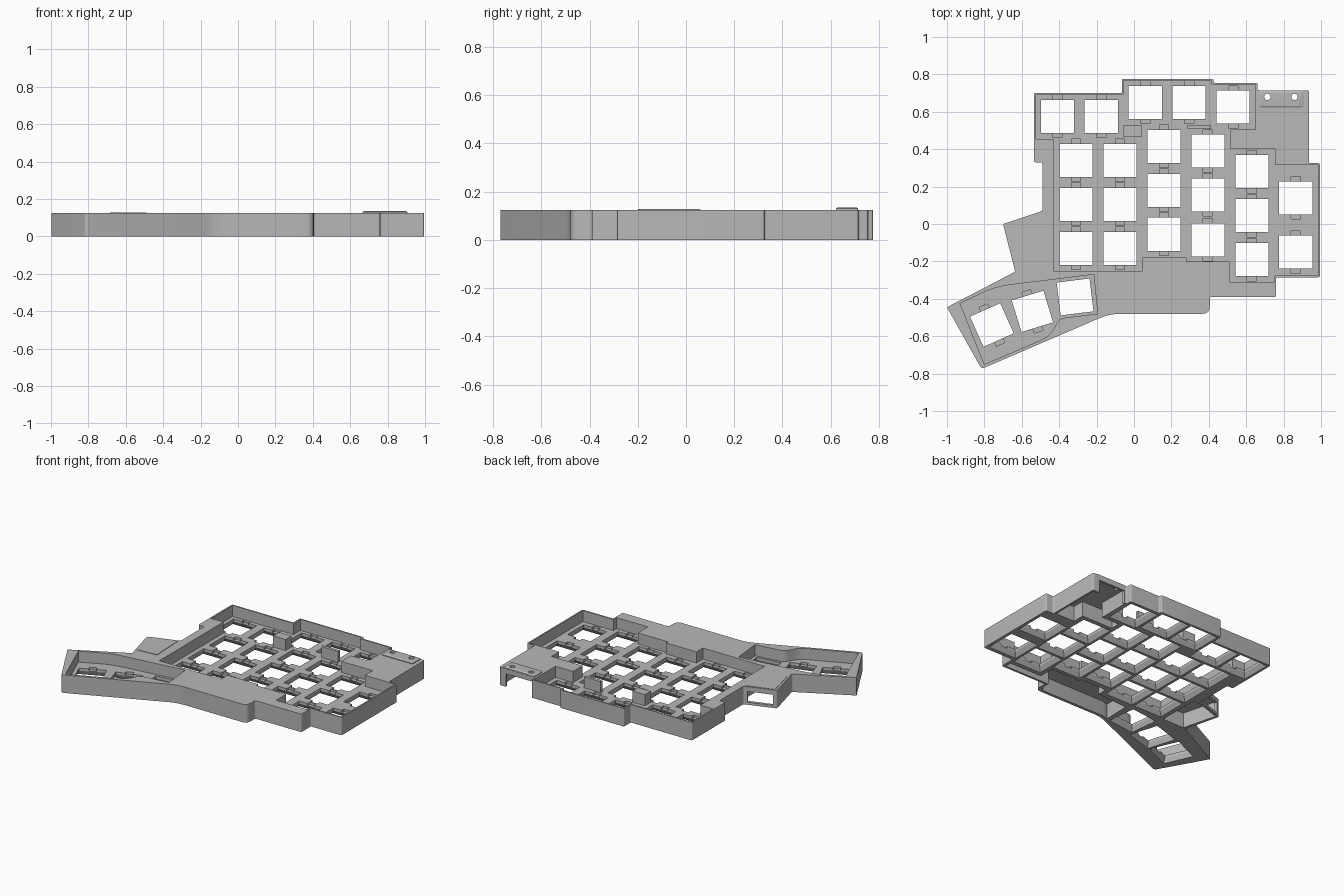
import bpy, bmesh, math
from mathutils import Vector, Matrix

if "Cube" in bpy.data.objects:
    bpy.data.objects.remove(bpy.data.objects["Cube"], do_unlink=True)

grey = bpy.data.materials.new("matte grey")
grey.use_nodes = True
grey.diffuse_color = (0.48, 0.48, 0.48, 1)
grey.node_tree.nodes["Principled BSDF"].inputs["Base Color"].default_value = (0.48, 0.48, 0.48, 1)

TOP, PLATE, ROOF = 0.125, 0.048, 0.105


def fillet(points, default=0.0):
    """Round each corner; a third value on a point is its own radius."""
    out = []
    for i, p in enumerate(points):
        r = p[2] if len(p) > 2 else default
        c = Vector(p[:2])
        a = Vector(points[i - 1][:2]) - c
        b = Vector(points[(i + 1) % len(points)][:2]) - c
        if r == 0:
            out.append(c)
            continue
        d = min(r, a.length * 0.45, b.length * 0.45)
        s, e = c + a.normalized() * d, c + b.normalized() * d
        for k in range(6):
            t = k / 5
            out.append(s * (1 - t) ** 2 + c * 2 * t * (1 - t) + e * t * t)
    return out


def loft(bm, rings):
    """Closed solid through a stack of (points, z) rings."""
    loops = [[bm.verts.new((p[0], p[1], z)) for p in pts] for pts, z in rings]
    n = len(loops[0])
    bm.faces.new(loops[0])
    bm.faces.new(loops[-1])
    for lo, hi in zip(loops, loops[1:]):
        for i in range(n):
            j = (i + 1) % n
            bm.faces.new((lo[i], lo[j], hi[j], hi[i]))


def solid(name, stacks):
    bm = bmesh.new()
    for rings in stacks:
        loft(bm, rings)
    bmesh.ops.recalc_face_normals(bm, faces=bm.faces)
    mesh = bpy.data.meshes.new(name)
    bm.to_mesh(mesh)
    bm.free()
    ob = bpy.data.objects.new(name, mesh)
    bpy.context.collection.objects.link(ob)
    mesh.materials.append(grey)
    return ob


def prism(pts, z0, z1):
    return [(pts, z0), (pts, z1)]


def rect(x0, x1, y0, y1):
    return [(x0, y0), (x1, y0), (x1, y1), (x0, y1)]


def key_rect(x, y, deg, hx, hy):
    rot = Matrix.Rotation(math.radians(deg), 2)
    return [Vector((x, y)) + rot @ Vector(p) for p in rect(-hx, hx, -hy, hy)]


def cut(target, cutter):
    cutter.hide_render = True
    mod = target.modifiers.new("cut", "BOOLEAN")
    mod.operation, mod.solver, mod.object = "DIFFERENCE", "EXACT", cutter
    bpy.context.view_layer.objects.active = target
    bpy.ops.object.modifier_apply(modifier=mod.name)


# Outer shell
outline = [(-0.535, 0.70), (-0.065, 0.70), (-0.065, 0.775), (0.425, 0.775),
           (0.425, 0.755), (0.66, 0.755), (0.66, 0.715), (0.935, 0.715),
           (0.935, 0.325), (0.995, 0.325), (0.995, -0.285), (0.76, -0.285),
           (0.76, -0.39), (0.405, -0.39), (0.405, -0.48, 0.08), (-0.13, -0.48, 0.06),
           (-0.815, -0.775, 0.02), (-1.0, -0.445), (-0.635, -0.255), (-0.70, 0.0),
           (-0.49, 0.07), (-0.49, 0.33), (-0.535, 0.33)]
case = solid("case_shell", [prism(fillet(outline, 0.01), 0, TOP)])

# Recesses down to the key plate
main_recess = [(-0.525, 0.69), (-0.525, 0.455), (-0.43, 0.455), (-0.43, -0.25),
               (0.045, -0.25), (0.045, -0.18), (0.28, -0.18), (0.28, -0.2),
               (0.51, -0.2), (0.51, -0.31), (0.75, -0.31), (0.75, -0.275),
               (0.985, -0.275), (0.985, 0.315), (0.755, 0.315), (0.755, 0.4),
               (0.515, 0.4), (0.515, 0.505), (0.65, 0.505), (0.65, 0.745),
               (0.415, 0.745), (0.415, 0.765), (-0.055, 0.765), (-0.055, 0.69)]
thumb_recess = [(-0.93, -0.425), (-0.74, -0.335, 0.08), (-0.215, -0.27), (-0.195, -0.48),
                (-0.4, -0.505, 0.03), (-0.45, -0.6, 0.12), (-0.80, -0.75)]
cutters = [solid("recess_cutter", [prism(fillet(p), PLATE, 0.2)
                                   for p in (main_recess, thumb_recess)])]

# Key openings: straight at the top, flaring out below
columns = {-0.31: (0.34, 0.105, -0.13), -0.075: (0.34, 0.105, -0.13),
           0.16: (0.415, 0.18, -0.055), 0.395: (0.39, 0.155, -0.085),
           0.63: (0.28, 0.045, -0.19), 0.865: (0.14, -0.15)}
keys = [(x, y, 0) for x, ys in columns.items() for y in ys]
keys += [(-0.41, 0.575, 0), (-0.175, 0.575, 0), (0.06, 0.65, 0), (0.295, 0.65, 0), (0.53, 0.625, 0)]
keys += [(-0.76, -0.54, 24), (-0.543, -0.467, 17), (-0.315, -0.39, 7)]
H = 0.0885
holes, notches = [], []
for x, y, deg in keys:
    flare = 0.104 if deg else 0.11
    square = key_rect(x, y, deg, H, H)
    holes.append([(key_rect(x, y, deg, flare, flare), -0.002), (square, 0.03), (square, 0.08)])
    if deg != 7:
        notches.append(prism(key_rect(x, y, deg, 0.025, 0.1135), 0.032, 0.08))
cutters += [solid("key_cutter", holes), solid("notch_cutter", notches)]

# Hollows on the underside
palm = [(-0.17, -0.285), (0.065, -0.27), (0.065, -0.2), (0.265, -0.2), (0.265, -0.22),
        (0.49, -0.22), (0.49, -0.33), (0.74, -0.33), (0.74, -0.375), (0.39, -0.375),
        (0.385, -0.46, 0.07), (-0.13, -0.46), (-0.175, -0.475)]
controller = [(0.535, 0.42), (0.775, 0.42), (0.775, 0.335), (0.92, 0.335),
              (0.92, 0.70), (0.67, 0.70), (0.67, 0.485), (0.535, 0.485)]
side = [(-0.678, -0.012), (-0.505, 0.045), (-0.45, 0.045), (-0.45, -0.25), (-0.615, -0.25)]
cutters.append(solid("hollow_cutter", [prism(fillet(p), -0.05, ROOF)
                                       for p in (palm, controller, side)]))

# Port openings in the back walls
side_port = [(-0.685, 0.036), (-0.525, 0.09), (-0.505, 0.033), (-0.665, -0.02)]
cutters.append(solid("port_cutter", [prism(rect(0.68, 0.885, 0.68, 0.75), -0.06, 0.09),
                                     prism(side_port, 0.018, 0.092)]))

# Screw holes through the controller lid
screws = solid("screw_cutter", [
    prism([(x + 0.017 * math.cos(a * math.pi / 8), 0.68 + 0.017 * math.sin(a * math.pi / 8))
           for a in range(16)], 0.08, 0.2) for x in (0.713, 0.858)])
cutters.append(screws)

for c in cutters:
    cut(case, c)

# Raised lid plate and side housing pad
lid = solid("controller_lid", [[(fillet(rect(0.665, 0.907, 0.622, 0.714), 0.012), 0.115),
                                (fillet(rect(0.665, 0.907, 0.622, 0.714), 0.012), 0.13),
                                (fillet(rect(0.675, 0.897, 0.63, 0.706), 0.012), 0.135)]])
cut(lid, screws)
pad = solid("side_housing_pad", [prism([(-0.685, 0.0), (-0.5, 0.06), (-0.49, -0.19),
                                        (-0.635, -0.2)], 0.12, 0.128)])

# Filler blocks standing between the key rows
blocks = solid("filler_blocks", [prism(rect(-0.055, 0.04, 0.465, 0.53), 0.04, TOP),
                                 prism(rect(0.285, 0.412, 0.509, 0.53), 0.04, TOP)])

for c in cutters:
    bpy.data.objects.remove(c, do_unlink=True)
for ob in (case, lid, pad, blocks):
    bpy.ops.object.select_all(action="DESELECT")
    ob.select_set(True)
    bpy.context.view_layer.objects.active = ob
    bpy.ops.object.shade_smooth_by_angle(angle=math.radians(25))
